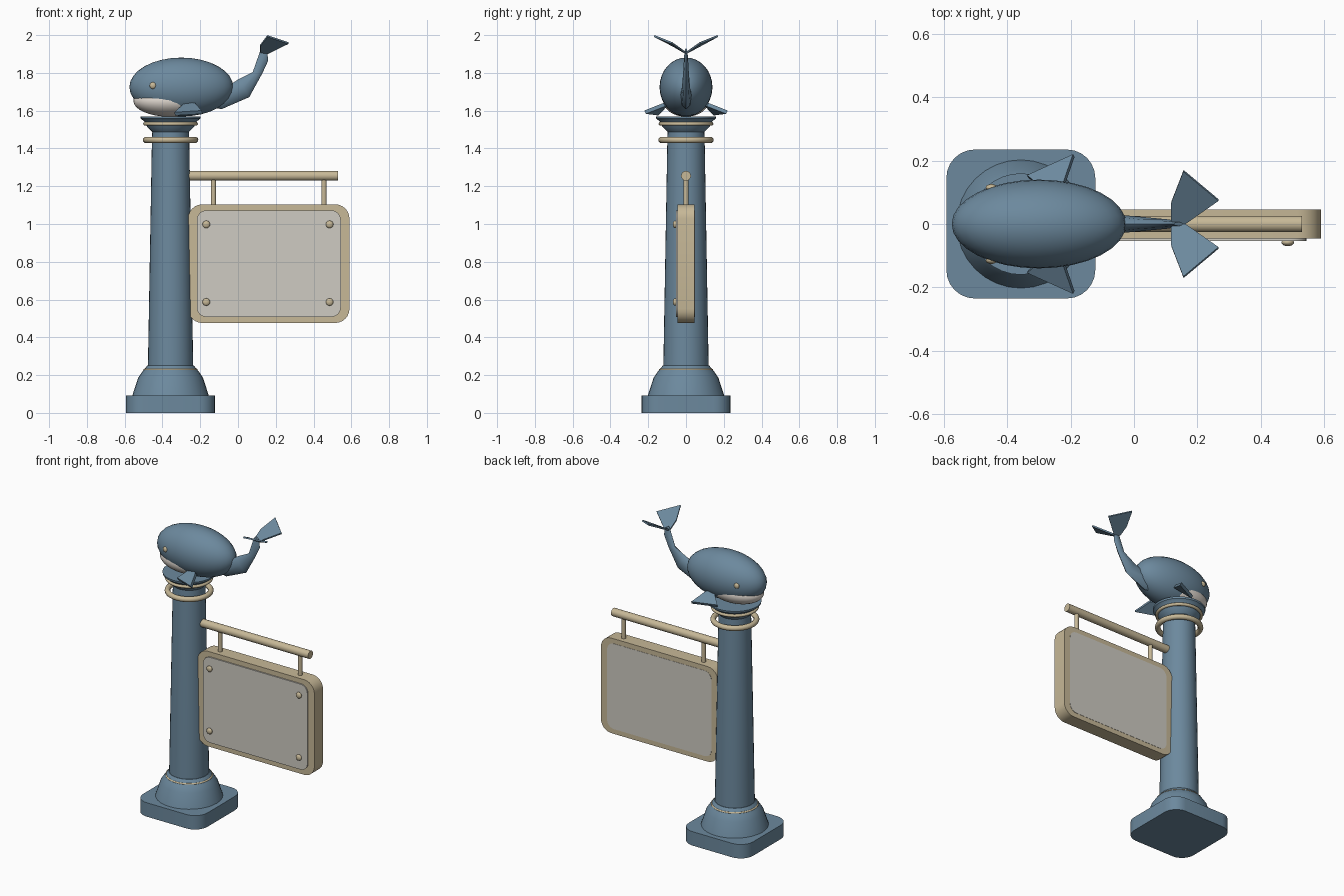
import bpy, bmesh
from math import sin, cos, pi, radians
from mathutils import Vector

if "Cube" in bpy.data.objects:
    bpy.data.objects.remove(bpy.data.objects["Cube"])

def mat(name, c):
    m = bpy.data.materials.new(name)
    m.diffuse_color = (*c, 1)
    m.use_nodes = True
    m.node_tree.nodes["Principled BSDF"].inputs["Base Color"].default_value = m.diffuse_color
    return m

BLUE = mat("slate_blue", (0.15, 0.25, 0.34))
GOLD = mat("pale_gold", (0.57, 0.48, 0.31))
PANEL = mat("panel_grey", (0.62, 0.60, 0.54))
CREAM = mat("belly_cream", (0.76, 0.70, 0.64))
CX = -0.357  # column axis

def finish(ob, name, m, angle=35):
    ob.name = name
    ob.data.materials.append(m)
    bpy.ops.object.select_all(action='DESELECT')
    ob.select_set(True)
    bpy.context.view_layer.objects.active = ob
    bpy.ops.object.shade_smooth_by_angle(angle=radians(angle))
    return ob

def from_bm(bm, name, m, angle=35):
    bmesh.ops.recalc_face_normals(bm, faces=bm.faces)
    me = bpy.data.meshes.new(name)
    bm.to_mesh(me)
    bm.free()
    ob = bpy.data.objects.new(name, me)
    bpy.context.collection.objects.link(ob)
    return finish(ob, name, m, angle)

def loft(rings, name, m, angle=35):
    bm = bmesh.new()
    vs = [[bm.verts.new(p) for p in r] for r in rings]
    n = len(vs[0])
    for a, b in zip(vs, vs[1:]):
        for i in range(n):
            bm.faces.new((a[i], a[(i + 1) % n], b[(i + 1) % n], b[i]))
    bm.faces.new(vs[0])
    bm.faces.new(vs[-1])
    return from_bm(bm, name, m, angle)

def lathe(profile, name, m, n=32):
    return loft([[(CX + r * cos(2 * pi * i / n), r * sin(2 * pi * i / n), z)
                  for i in range(n)] for r, z in profile], name, m)

def rounded(hw, hh, r, seg=6):
    pts = []
    for k, (sx, sy) in enumerate([(1, 1), (-1, 1), (-1, -1), (1, -1)]):
        for j in range(seg + 1):
            a = (k + j / seg) * pi / 2
            pts.append((sx * (hw - r) + r * cos(a), sy * (hh - r) + r * sin(a)))
    return pts

def ellipsoid(name, loc, radii, m, seg=32, rings=16):
    bpy.ops.mesh.primitive_uv_sphere_add(segments=seg, ring_count=rings, radius=1, location=loc)
    ob = bpy.context.object
    ob.scale = radii
    return finish(ob, name, m, 60)

def rod(name, a, b, r, m, n=20):
    a, b = Vector(a), Vector(b)
    bpy.ops.mesh.primitive_cylinder_add(vertices=n, radius=r, depth=(b - a).length, location=(a + b) / 2)
    ob = bpy.context.object
    ob.rotation_euler = (b - a).to_track_quat('Z', 'Y').to_euler()
    return finish(ob, name, m)

def ring(name, z, R, r):
    bpy.ops.mesh.primitive_torus_add(major_segments=40, minor_segments=10, major_radius=R,
                                     minor_radius=r, location=(CX, 0, z))
    return finish(bpy.context.object, name, GOLD, 60)

def plate(name, pts, thick, m):
    # flat fin, thickened around its mid plane
    P = [Vector(p) for p in pts]
    nrm = (P[1] - P[0]).cross(P[2] - P[0]).normalized() * thick / 2
    return loft([[p - nrm for p in P], [p + nrm for p in P]], name, m, 20)

# column
loft([[(CX + x, y, z) for x, y in rounded(0.235, 0.235, 0.09)] for z in (0, 0.092)], "base_plinth", BLUE)
lathe([(0.203, 0.09), (0.172, 0.185), (0.152, 0.215), (0.122, 0.252)], "base_flare", BLUE)
lathe([(0.12, 0.24), (0.099, 1.43), (0.096, 1.51)], "column_shaft", BLUE)
lathe([(0.094, 1.485), (0.125, 1.515), (0.135, 1.54), (0.158, 1.558), (0.16, 1.57)], "capital", BLUE)
ring("base_band", 0.228, 0.137, 0.006)
ring("neck_ring", 1.445, 0.13, 0.017)
ring("capital_ring", 1.53, 0.135, 0.01)

# hanging sign
SX, SZ = 0.163, 0.79
def slab(name, hw, hh, r, y0, y1, m):
    loft([[(SX + x, y, SZ + z) for x, z in rounded(hw, hh, r)] for y in (y0, y1)], name, m)
slab("sign_frame", 0.427, 0.314, 0.075, -0.045, 0.045, GOLD)
slab("sign_panel", 0.381, 0.282, 0.05, -0.053, 0.0465, PANEL)
rod("sign_arm", (-0.3, 0, 1.255), (0.53, 0, 1.255), 0.026, GOLD)
for x in (-0.13, 0.455):
    rod("arm_hanger", (x, 0, 1.09), (x, 0, 1.25), 0.014, GOLD, 12)
for x in (-0.168, 0.485):
    for z in (0.587, 0.998):
        ellipsoid("sign_bolt", (x, -0.058, z), (0.02, 0.012, 0.02), GOLD, 16, 8)

# whale body
ellipsoid("whale_body", (-0.30, 0, 1.725), (0.275, 0.14, 0.156), BLUE)
ellipsoid("whale_belly", (-0.362, 0, 1.652), (0.192, 0.12, 0.084), CREAM)

# tail stalk: upper point, lower point, half width
tail = [((-0.13, 1.76), (-0.15, 1.62), 0.04), ((-0.03, 1.745), (-0.087, 1.608), 0.03),
        ((0.0, 1.765), (0.06, 1.672), 0.022), ((0.08, 1.805), (0.125, 1.785), 0.014),
        ((0.115, 1.91), (0.16, 1.865), 0.01), ((0.125, 1.93), (0.155, 1.91), 0.006)]
# keep the bend as wide as in the silhouette
tail[3] = ((0.078, 1.804), (0.13, 1.80), 0.015)
rings = []
for u, l, w in tail:
    u, l = Vector((u[0], 0, u[1])), Vector((l[0], 0, l[1]))
    c, h = (u + l) / 2, (u - l) / 2
    rings.append([c + h * cos(k * pi / 4) + Vector((0, w * sin(k * pi / 4), 0)) for k in range(8)])
loft(rings, "whale_tail", BLUE, 40)

# paired flukes, fins and eyes
for s in (-1, 1):
    plate("tail_fluke", [(0.16, 0, 1.905), (0.267, s * 0.075, 1.958), (0.156, s * 0.168, 1.995),
                         (0.118, s * 0.07, 1.945), (0.118, s * 0.01, 1.91)], 0.01, BLUE)
    plate("side_fin", [(-0.335, s * 0.15, 1.583), (-0.19, s * 0.216, 1.592),
                       (-0.225, s * 0.115, 1.632), (-0.275, s * 0.10, 1.637)], 0.02, BLUE)
    ellipsoid("whale_eye", (-0.45, s * 0.114, 1.733), (0.018, 0.012, 0.018), GOLD, 16, 8)
